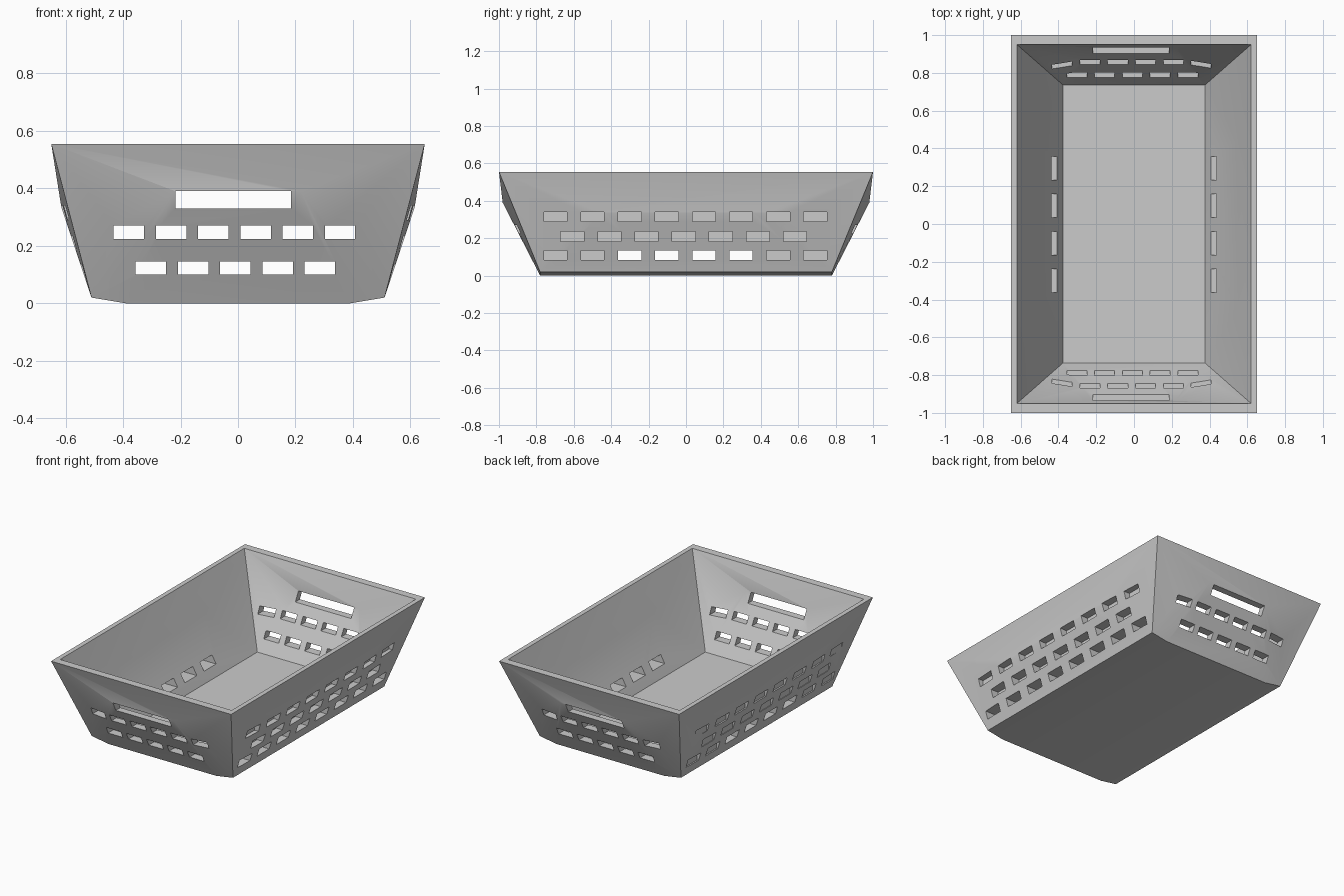
import bpy, bmesh, math
from mathutils import Vector

if "Cube" in bpy.data.objects:
    bpy.data.objects.remove(bpy.data.objects["Cube"])


def make_object(name, bm):
    bmesh.ops.recalc_face_normals(bm, faces=bm.faces)
    mesh = bpy.data.meshes.new(name)
    bm.to_mesh(mesh)
    bm.free()
    ob = bpy.data.objects.new(name, mesh)
    bpy.context.collection.objects.link(ob)
    return ob


def mirrored_hull(name, quarter):
    """Convex solid from points of one quarter, mirrored in x and y."""
    bm = bmesh.new()
    for x, y, z in quarter:
        for sx, sy in {(a if x else 1, b if y else 1) for a in (-1, 1) for b in (-1, 1)}:
            bm.verts.new((x * sx, y * sy, z))
    bmesh.ops.convex_hull(bm, input=bm.verts[:])
    bmesh.ops.dissolve_limit(bm, angle_limit=math.radians(0.5), verts=bm.verts[:], edges=bm.edges[:])
    return make_object(name, bm)


def add_box(bm, x0, x1, y0, y1, z0, z1):
    verts = bmesh.ops.create_cube(bm, size=1)["verts"]
    c = Vector(((x0 + x1) / 2, (y0 + y1) / 2, (z0 + z1) / 2))
    s = Vector((abs(x1 - x0), abs(y1 - y0), z1 - z0))
    for v in verts:
        v.co = Vector((v.co.x * s.x, v.co.y * s.y, v.co.z * s.z)) + c


def cut(target, cutter):
    cutter.hide_render = True
    mod = target.modifiers.new("cut", "BOOLEAN")
    mod.operation = "DIFFERENCE"
    mod.solver = "EXACT"
    mod.object = cutter
    bpy.context.view_layer.objects.active = target
    bpy.ops.object.modifier_apply(modifier=mod.name)
    bpy.data.objects.remove(cutter, do_unlink=True)


# tapered body with slightly bulged walls and a shallow keel under the floor
basket = mirrored_hull("basket", [
    (0.39, 0.78, 0), (0.51, 0.78, 0.02), (0.65, 1.0, 0.555),
    (0.22, 0.98, 0.39), (0.615, 0.45, 0.335)])

# hollow interior
cut(basket, mirrored_hull("interior_cutter", [
    (0.375, 0.735, 0.025), (0.62, 0.95, 0.555), (0.62, 0.95, 0.65),
    (0.22, 0.935, 0.39), (0.55, 0.45, 0.335)]))

# end walls: handle slot and two rows of slots right through
bm = bmesh.new()
for s in (-1, 1):
    y0, y1 = sorted((s * 0.7, s * 1.1))
    add_box(bm, -0.218, 0.185, max(y0, 0.74) if s > 0 else y0, y1, 0.33, 0.39)
    for count, first, z0, z1 in ((5, -0.303, 0.1, 0.146), (6, -0.38, 0.224, 0.27)):
        for i in range(count):
            x = first + 0.147 * i
            add_box(bm, x - 0.053, x + 0.053, y0, y1, z0, z1)
cut(basket, make_object("end_slot_cutter", bm))

# side walls: pockets, deep on the right, shallow on the left;
# the lowest row breaks through around the middle
bm = bmesh.new()
rows = ((8, -0.698, 0.083, 0.135, 0.47, 0.522),
        (7, -0.608, 0.182, 0.236, 0.52, 0.56),
        (8, -0.698, 0.29, 0.341, 0.565, 0.59))
for s in (-1, 1):
    for r, (count, first, z0, z1, deep, shallow) in enumerate(rows):
        for i in range(count):
            y = first + 0.1985 * i
            end = deep if s > 0 else shallow
            if r == 0 and abs(y) < 0.45:
                end = 0.38
            add_box(bm, s * end, s * 0.75, y - 0.062, y + 0.062, z0, z1)
cut(basket, make_object("side_slot_cutter", bm))

# soft shading on the bulged walls, crisp slots and rim
bpy.ops.object.select_all(action="DESELECT")
basket.select_set(True)
bpy.context.view_layer.objects.active = basket
bpy.ops.object.shade_smooth_by_angle(angle=math.radians(30))
